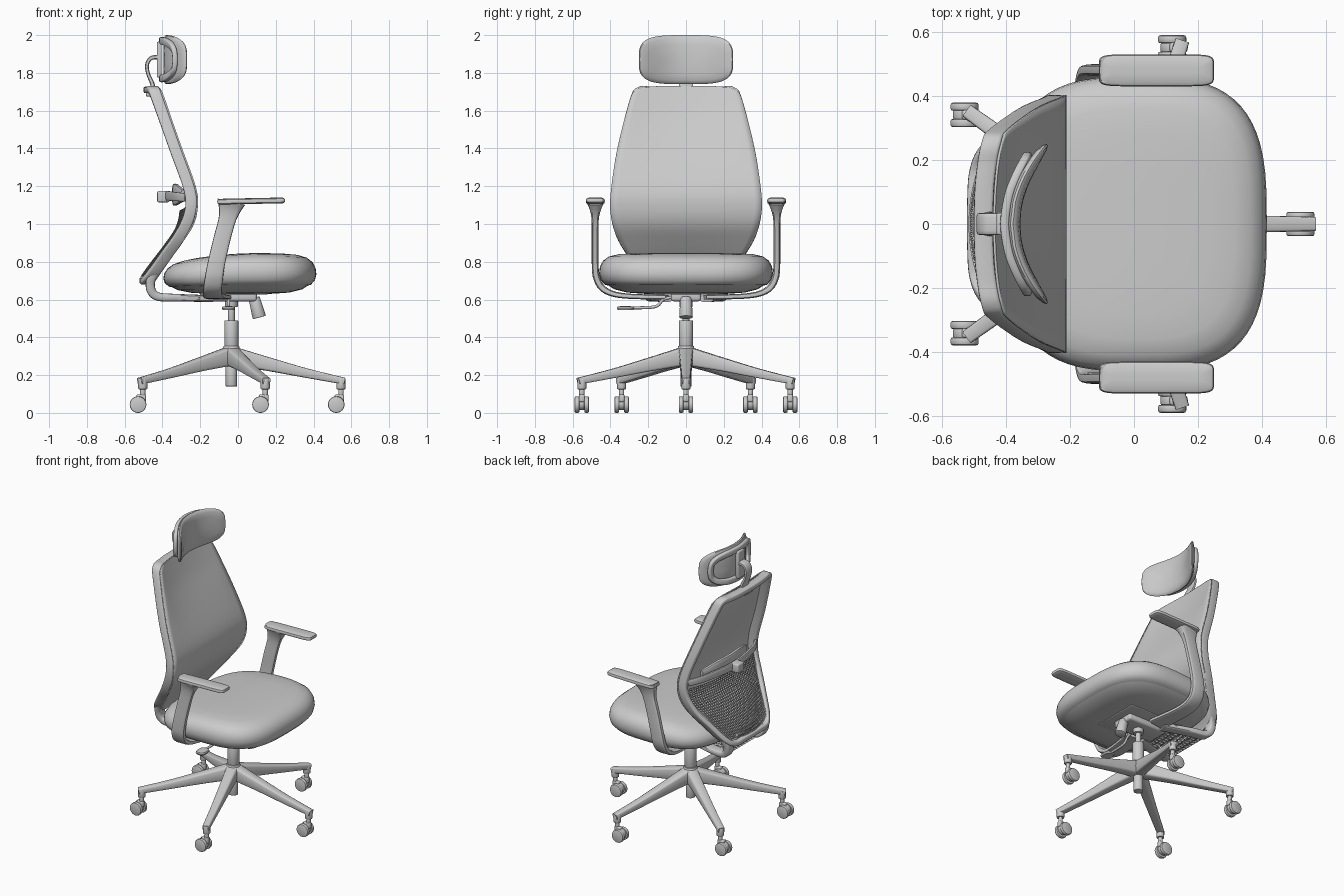
import bpy, bmesh, math
from mathutils import Vector, Matrix

if "Cube" in bpy.data.objects:
    bpy.data.objects.remove(bpy.data.objects["Cube"])


def spline(pts, n=6, closed=False):
    """Catmull-Rom through points of any dimension."""
    out, m = [], len(pts)
    for i in range(m if closed else m - 1):
        idx = [(i + k) % m if closed else min(max(i + k, 0), m - 1) for k in (-1, 0, 1, 2)]
        for j in range(n):
            t = j / n
            out.append(tuple(0.5 * (2 * b + (c - a) * t + (2 * a - 5 * b + 4 * c - d) * t * t
                                    + (3 * b - a - 3 * c + d) * t ** 3)
                             for a, b, c, d in zip(*[pts[k] for k in idx])))
    return out if closed else out + [tuple(pts[-1])]


def oval(a, b, e, n):
    p = lambda v: math.copysign(abs(v) ** (2 / e), v) if abs(v) > 1e-6 else 0.0
    return [(a * p(math.cos(2 * math.pi * i / n)), b * p(math.sin(2 * math.pi * i / n))) for i in range(n)]


def finish(name, bm):
    bmesh.ops.recalc_face_normals(bm, faces=bm.faces)
    me = bpy.data.meshes.new(name)
    bm.to_mesh(me)
    bm.free()
    me.shade_smooth()
    me.set_sharp_from_angle(angle=math.radians(38))
    ob = bpy.data.objects.new(name, me)
    bpy.context.collection.objects.link(ob)
    return ob


def loft(name, rings, closed=False):
    bm = bmesh.new()
    vs = [[bm.verts.new(p) for p in r] for r in rings]
    n = len(vs[0])
    for a, b in zip(vs, vs[1:] + (vs[:1] if closed else [])):
        for i in range(n):
            bm.faces.new((a[i], a[(i + 1) % n], b[(i + 1) % n], b[i]))
    if not closed:
        for r in (vs[0], vs[-1]):
            for i in range(n // 2):
                bm.faces.new(list(dict.fromkeys((r[i], r[i + 1], r[n - i - 1], r[-i]))))
    return finish(name, bm)


def sweep(name, pts, up, e=4, n=6, closed=False, sides=16):
    """Points are x, y, z, half size across, half size along 'up'."""
    path = spline(pts, n, closed)
    rings, m = [], len(path)
    for i, p in enumerate(path):
        q0 = path[(i - 1) % m] if closed else path[max(i - 1, 0)]
        q1 = path[(i + 1) % m] if closed else path[min(i + 1, m - 1)]
        t = (Vector(q1[:3]) - Vector(q0[:3])).normalized()
        s = Vector(up).cross(t).normalized()
        w = t.cross(s)
        rings.append([Vector(p[:3]) + s * u + w * v for u, v in oval(p[3], p[4], e, sides)])
    return loft(name, rings, closed)


def slab(name, c, a, b, e, layers, place=lambda x, y, z: (x, y, z), sides=64):
    """Stack of (inset, height) superellipse layers."""
    return loft(name, [[place(c[0] + x, c[1] + y, z) for x, y in oval(a - i, b - i, e, sides)]
                       for i, z in layers])


def cyl(name, p0, p1, r0, r1=None, bevel=0.004):
    p0, p1 = Vector(p0), Vector(p1)
    d = p1 - p0
    bm = bmesh.new()
    mat = Matrix.Translation((p0 + p1) / 2) @ d.to_track_quat('Z', 'Y').to_matrix().to_4x4()
    bmesh.ops.create_cone(bm, cap_ends=True, segments=32, radius1=r0, radius2=r1 or r0,
                          depth=d.length, matrix=mat)
    rims = [ed for ed in bm.edges if any(len(f.verts) > 4 for f in ed.link_faces)]
    bmesh.ops.bevel(bm, geom=rims, offset=bevel, segments=2, affect='EDGES', profile=0.5)
    return finish(name, bm)


def box(name, c, size, bevel=0.008):
    bm = bmesh.new()
    bmesh.ops.create_cube(bm, size=1, matrix=Matrix.Translation(c) @ Matrix.Diagonal((*size, 1)))
    bmesh.ops.bevel(bm, geom=bm.edges[:], offset=bevel, segments=3, affect='EDGES', profile=0.5)
    return finish(name, bm)


def grid(name, rows):
    bm = bmesh.new()
    vs = [[bm.verts.new(p) for p in r] for r in rows]
    for a, b in zip(vs, vs[1:]):
        for i in range(len(a) - 1):
            bm.faces.new((a[i], a[i + 1], b[i + 1], b[i]))
    return finish(name, bm)


def net(ob, thickness):
    m = ob.modifiers.new("net", 'WIREFRAME')
    m.thickness = thickness


X, Y, Z = (1, 0, 0), (0, 1, 0), (0, 0, 1)
CX = -0.035

# Five-star base with twin-wheel casters
cyl("base_hub", (CX, 0, 0.25), (CX, 0, 0.355), 0.058, 0.042)
cyl("column_foot", (CX, 0, 0.14), (CX, 0, 0.26), 0.03)
cyl("column_sleeve", (CX, 0, 0.34), (CX, 0, 0.49), 0.037)
cyl("gas_piston", (CX, 0, 0.48), (CX, 0, 0.60), 0.018)
cyl("column_socket", (CX, 0, 0.56), (CX, 0, 0.66), 0.034)
for k in range(5):
    c, s = math.cos(k * math.tau / 5), math.sin(k * math.tau / 5)
    sweep("base_leg", [(CX + c * r, s * r, z, a, b) for r, z, a, b in
                       ((0.01, 0.30, 0.04, 0.05), (0.2, 0.257, 0.033, 0.036),
                        (0.4, 0.21, 0.027, 0.025), (0.6, 0.168, 0.022, 0.018))], Z, e=5)
    px, py = CX + 0.58 * c, 0.58 * s
    cyl("leg_tip", (px, py, 0.125), (px, py, 0.18), 0.024)
    cyl("caster_stem", (px, py, 0.085), (px, py, 0.13), 0.014)
    wx = px - 0.025
    box("caster_fork", (px - 0.008, py, 0.078), (0.05, 0.03, 0.04))
    cyl("caster_core", (wx, py - 0.014, 0.05), (wx, py + 0.014, 0.05), 0.036)
    for sd in (1, -1):
        cyl("caster_wheel", (wx, py + sd * 0.013, 0.044), (wx, py + sd * 0.038, 0.044), 0.044, bevel=0.007)


# Seat cushion and under-shell
def seat_place(x, y, z):
    k = (z - 0.63) / 0.2
    return x, y, z - k * (0.2 * max(0, 0.12 - x) ** 2 + 0.25 * max(0, x - 0.2) ** 2)


slab("seat_cushion", (0.01, 0), 0.405, 0.46, 3.1,
     [(0.3, 0.67), (0.08, 0.668), (0.03, 0.68), (0.008, 0.705), (0, 0.74), (0.004, 0.775), (0.02, 0.806),
      (0.05, 0.828), (0.10, 0.84), (0.18, 0.844), (0.28, 0.846), (0.38, 0.846)], seat_place)
slab("seat_shell", (0.01, 0), 0.36, 0.41, 3.1,
     [(0.33, 0.63), (0.2, 0.63), (0.1, 0.637), (0.03, 0.655), (0, 0.675), (0.1, 0.70), (0.33, 0.70)], seat_place)

# Tilt mechanism, lever and tension knob
box("tilt_mechanism", (-0.05, 0, 0.618), (0.30, 0.16, 0.055), 0.015)
box("mechanism_plate", (-0.02, 0, 0.637), (0.36, 0.34, 0.02))
cyl("tension_knob", (0.085, 0, 0.61), (0.113, 0, 0.505), 0.03, 0.036)
cyl("knob_shaft", (0.075, 0, 0.645), (0.09, 0, 0.60), 0.014)
sweep("lever_rod", [(-0.05, -0.06, 0.615, 0.008, 0.008), (-0.05, -0.12, 0.60, 0.008, 0.008),
                    (-0.05, -0.165, 0.562, 0.008, 0.008), (-0.05, -0.30, 0.556, 0.008, 0.008)], X, e=2)
slab("lever_paddle", (-0.05, -0.32), 0.035, 0.045, 3,
     [(0.02, 0.544), (0.004, 0.545), (0, 0.555), (0.004, 0.563), (0.02, 0.565)], sides=32)

# Armrests
for sd in (1, -1):
    sweep("arm_post", [(x, sd * y, z, a, b) for x, y, z, a, b in
                       ((-0.035, 0.48, 1.118, 0.045, 0.075), (-0.045, 0.48, 1.075, 0.028, 0.058),
                        (-0.058, 0.481, 1.02, 0.019, 0.046), (-0.085, 0.481, 0.92, 0.018, 0.045),
                        (-0.115, 0.481, 0.79, 0.018, 0.046), (-0.128, 0.472, 0.71, 0.018, 0.048),
                        (-0.135, 0.43, 0.65, 0.017, 0.05), (-0.13, 0.33, 0.62, 0.014, 0.055),
                        (-0.10, 0.10, 0.612, 0.013, 0.065))], X)
    slab("arm_pad", (0.07, sd * 0.48), 0.18, 0.05, 7,
         [(0.04, 1.106), (0.012, 1.106), (0.002, 1.112), (0, 1.122), (0.003, 1.131), (0.012, 1.136), (0.04, 1.137)],
         lambda x, y, z: (x, y, z + 0.02 * (x - 0.07)))

# Backrest: side profile x(z) and half outline (y, z)
profile = spline([(-0.445, 0.64), (-0.43, 0.70), (-0.37, 0.80), (-0.30, 0.90), (-0.237, 1.0), (-0.216, 1.1),
                  (-0.228, 1.2), (-0.30, 1.4), (-0.37, 1.6), (-0.418, 1.75)], 8)
half = [(0.10, 0.682), (0.19, 0.69), (0.25, 0.74), (0.31, 0.835), (0.37, 0.94), (0.40, 1.06), (0.397, 1.18),
        (0.363, 1.4), (0.298, 1.655), (0.265, 1.708), (0.20, 1.725), (0.10, 1.73)]


def back_x(y, z):
    for (x0, z0), (x1, z1) in zip(profile, profile[1:]):
        if z <= z1:
            break
    bow = 0.025 * min(1, (abs(z - 1.1) / 0.45) ** 2)
    return x0 + (x1 - x0) * (z - z0) / (z1 - z0) - bow * (1 - (y / 0.3) ** 2 if abs(y) < 0.3 else 0)


edge = spline(half, 5)
sheet = grid("back_sheet", [[(back_x(y * u / 10, z), y * u / 10, z) for u in range(-10, 11)] for y, z in edge])
sol = sheet.modifiers.new("thickness", 'SOLIDIFY')
sol.thickness, sol.offset = 0.008, 0
loop = [(y - 0.018, z) for y, z in half] + [(0.018 - y, z) for y, z in reversed(half)]
sweep("back_frame", [(back_x(y, z) - 0.034, y, min(max(z, 0.70), 1.71), 0.018, 0.03) for y, z in loop],
      X, e=5, n=5, closed=True)

# Lumbar support: bowed bar, slider block and net
sweep("lumbar_bar", [(-0.275, -0.375, 1.14, 0.010, 0.022), (-0.33, -0.26, 1.145, 0.010, 0.024),
                     (-0.375, 0, 1.15, 0.010, 0.026), (-0.33, 0.26, 1.145, 0.010, 0.024),
                     (-0.275, 0.375, 1.14, 0.010, 0.022)], Z)
box("lumbar_slider", (-0.395, 0, 1.145), (0.065, 0.07, 0.06))
sweep("lumbar_pad", [(-0.29, -0.24, 1.15, 0.012, 0.03), (-0.325, -0.12, 1.155, 0.014, 0.055),
                     (-0.335, 0, 1.155, 0.014, 0.058), (-0.325, 0.12, 1.155, 0.014, 0.055),
                     (-0.29, 0.24, 1.15, 0.012, 0.03)], Z)
rows = []
for r in range(25):
    z = 0.74 + 0.35 * r / 24
    w = 0.21 + 0.14 * min(1, r / 18)
    rows.append([(back_x(w * u / 18, z) - 0.055 - 0.035 * (1 - (u / 18) ** 2), w * u / 18,
                  z - 0.02 * (1 - (u / 18) ** 2)) for u in range(-18, 19)])
net(grid("lumbar_net", rows), 0.007)

# Back carrier: arms curling under the seat, with open ribbing between
for sd in (1, -1):
    sweep("back_carrier", [(x, sd * y, z, a, b) for x, y, z, a, b in
                           ((-0.43, 0.235, 0.765, 0.022, 0.022), (-0.462, 0.205, 0.70, 0.024, 0.03),
                            (-0.458, 0.19, 0.645, 0.024, 0.034), (-0.42, 0.18, 0.615, 0.022, 0.036),
                            (-0.33, 0.165, 0.61, 0.02, 0.036), (-0.14, 0.11, 0.605, 0.018, 0.036))], Y)
net(grid("carrier_ribs", [[(x, 0.17 * u / 6, 0.605 + 0.01 * (x < -0.42)) for u in range(-6, 7)]
                          for x in (-0.44, -0.40, -0.36, -0.32, -0.28, -0.24, -0.20)]), 0.014)
box("carrier_bridge", (-0.476, 0, 0.72), (0.03, 0.30, 0.06), 0.012)


# Headrest: curved pad, rear ring and hanger
def head_x(y):
    return -0.378 + 0.105 * (y / 0.25) ** 2


slab("headrest_pad", (0, 1.87), 0.25, 0.13, 3.6,
     [(0.115, -0.016), (0.02, -0.016), (0.003, -0.008), (0, 0), (0.005, 0.008), (0.02, 0.016), (0.05, 0.021),
      (0.115, 0.023)], lambda y, z, t: (head_x(y) + t, y, z))
sweep("headrest_ring", [(head_x(y) - 0.026, y, 1.87 + z, 0.02, 0.014) for y, z in oval(0.205, 0.10, 3, 24)],
      X, n=3, closed=True)
box("headrest_mount", (-0.417, 0, 1.87), (0.026, 0.07, 0.19))
sweep("headrest_hanger", [(-0.462, 0, 1.68, 0.014, 0.04), (-0.452, 0, 1.735, 0.012, 0.038),
                          (-0.474, 0, 1.79, 0.010, 0.034), (-0.482, 0, 1.84, 0.010, 0.034),
                          (-0.462, 0, 1.877, 0.011, 0.034), (-0.415, 0, 1.885, 0.012, 0.034)], Y)
box("hanger_clamp", (-0.465, 0, 1.70), (0.045, 0.09, 0.05))
